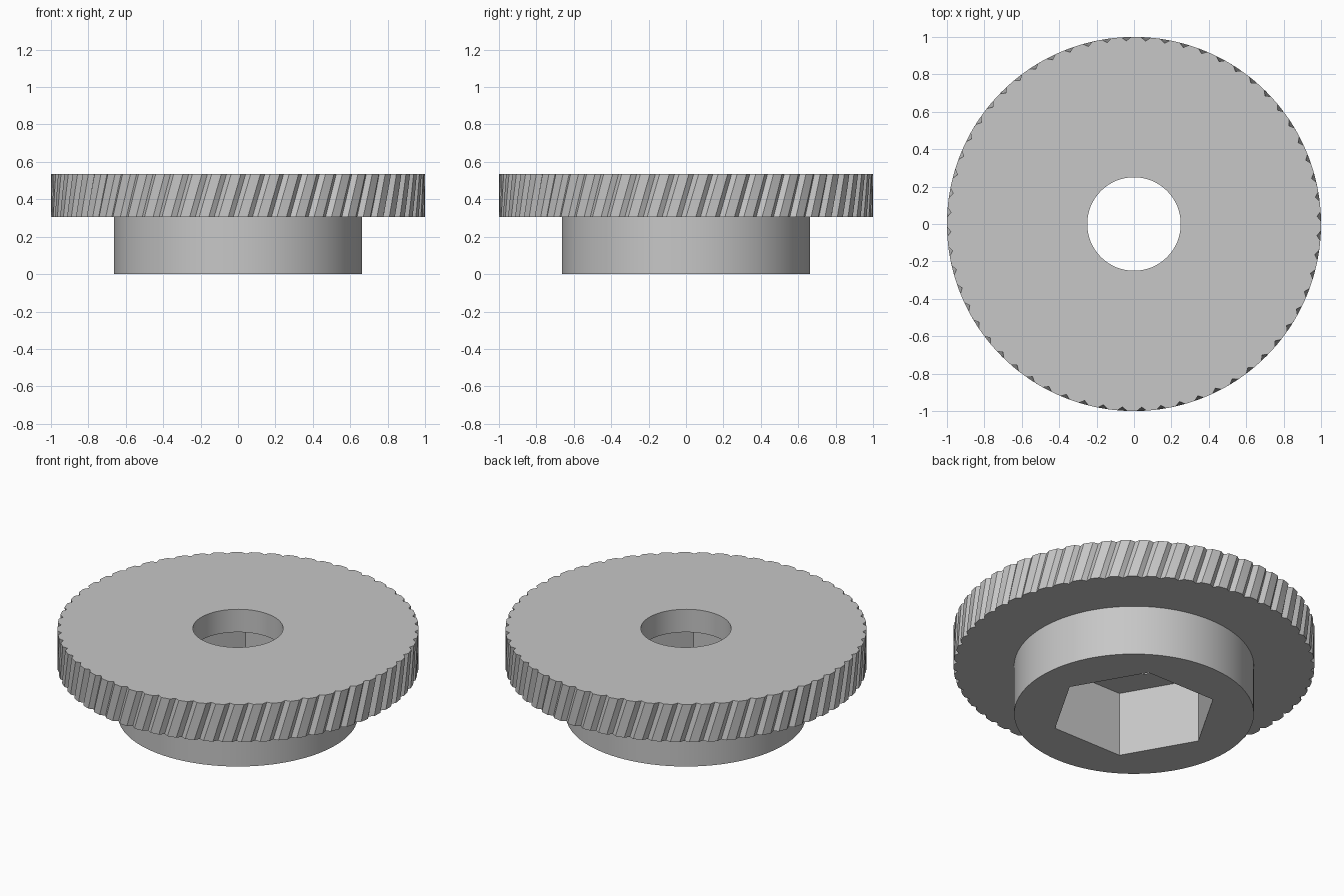
import bpy
import bmesh
from math import cos, sin, tau, radians

HUB_TOP, TOP, POCKET_TOP = 0.305, 0.535, 0.395
TEETH = 60
TWIST = 0.068
GROOVE = 0.02

old = bpy.data.objects.get("Cube")
if old:
    bpy.data.objects.remove(old, do_unlink=True)

grey = bpy.data.materials.new("light grey")
grey.use_nodes = True
colour = (0.57, 0.57, 0.57, 1)
grey.diffuse_color = colour
grey.node_tree.nodes["Principled BSDF"].inputs["Base Color"].default_value = colour


def ring(count, radius):
    return [(radius, tau * i / count) for i in range(count)]


def loft(name, outline, z0, z1, twist=0.0, slices=1):
    """Solid swept up from a polar outline, turning by twist on the way."""
    bm = bmesh.new()
    loops = []
    for s in range(slices + 1):
        t = s / slices
        loops.append([bm.verts.new((r * cos(a + twist * t), r * sin(a + twist * t),
                                    z0 + (z1 - z0) * t)) for r, a in outline])
    n = len(outline)
    for low, high in zip(loops, loops[1:]):
        for i in range(n):
            j = (i + 1) % n
            bm.faces.new((low[i], low[j], high[j], high[i]))
    bm.faces.new(loops[0][::-1])
    bm.faces.new(loops[-1])
    mesh = bpy.data.meshes.new(name)
    bm.to_mesh(mesh)
    bm.free()
    obj = bpy.data.objects.new(name, mesh)
    bpy.context.collection.objects.link(obj)
    mesh.materials.append(grey)
    return obj


def finish(obj, cutters):
    """Cut the openings, then smooth the round walls."""
    bpy.ops.object.select_all(action="DESELECT")
    bpy.context.view_layer.objects.active = obj
    obj.select_set(True)
    for cutter in cutters:
        mod = obj.modifiers.new(cutter.name, "BOOLEAN")
        mod.operation = "DIFFERENCE"
        mod.solver = "EXACT"
        mod.object = cutter
        bpy.ops.object.modifier_apply(modifier=mod.name)
    bpy.ops.object.shade_smooth_by_angle(angle=radians(25))


# Slanted V grooves between flat lands around the rim
pitch = tau / TEETH
tooth = [(1, 0), (1, 0.25), (1, 0.5), (1 - GROOVE, 0.75)]
knurl = [(r, (i + f) * pitch) for i in range(TEETH) for r, f in tooth]
knurled_disc = loft("knurled_disc", knurl, HUB_TOP, TOP, TWIST, 4)

# Round hub below the disc
hub = loft("hub", ring(96, 0.664), 0, HUB_TOP)

# Bolt hole from above and hexagonal nut pocket from below
bolt_cutter = loft("bolt_hole_cutter", ring(64, 0.25), 0.1, 0.7)
hex_cutter = loft("nut_pocket_cutter", ring(6, 0.465), -0.1, POCKET_TOP)
for cutter in (bolt_cutter, hex_cutter):
    cutter.hide_render = True

finish(knurled_disc, [bolt_cutter, hex_cutter])
finish(hub, [hex_cutter])

for cutter in (bolt_cutter, hex_cutter):
    bpy.data.objects.remove(cutter, do_unlink=True)
